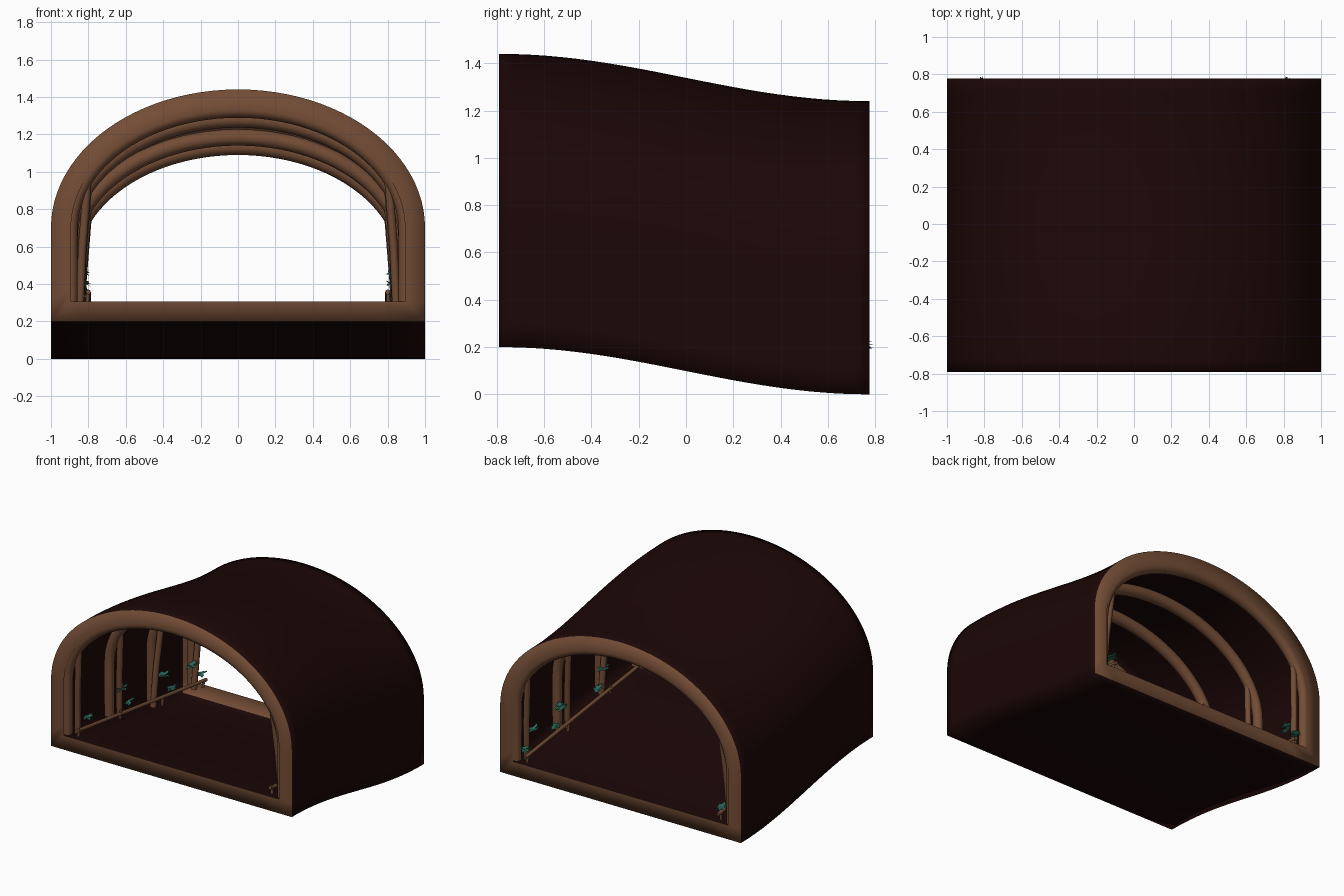
import bpy, bmesh, math, random
from mathutils import Vector, Matrix

random.seed(4)
cube = bpy.data.objects.get("Cube")
if cube:
    bpy.data.objects.remove(cube)

FRONT, BACK = -0.79, 0.777   # ends of the tunnel
LENGTH = BACK - FRONT
RIM = 0.107                  # width of the wooden rims
SPRING = 0.5                 # height where the vault starts
RIBS = [-0.745, -0.25, 0.25, 0.735]


def material(name, color):
    m = bpy.data.materials.new(name)
    m.use_nodes = True
    m.diffuse_color = (*color, 1)
    bsdf = m.node_tree.nodes["Principled BSDF"]
    bsdf.inputs["Base Color"].default_value = (*color, 1)
    bsdf.inputs["Roughness"].default_value = 0.8
    return m


DARK = material("dark_bark", (0.0115, 0.002, 0.002))
WOOD = material("brown_wood", (0.17, 0.073, 0.036))
LEAF = material("teal_leaf", (0.022, 0.145, 0.105))


def drop(y):
    """Height of the tunnel's underside along its length."""
    return 0.1 * (1 + math.cos(math.pi * (y - FRONT) / LENGTH))


def section(inset):
    """Closed cross-section: flat floor, straight walls, elliptical vault."""
    w, low, rise = 1 - inset, inset, 0.74 - inset
    pts = [(-w + 2 * w * i / 10, low) for i in range(10)]
    pts += [(w, low + (SPRING - low) * i / 5) for i in range(5)]
    for i in range(49):
        a = math.pi * i / 48
        pts.append((w * math.cos(a), SPRING + rise * math.sin(a)))
    pts += [(-w, SPRING + (low - SPRING) * i / 5) for i in range(1, 5)]
    return pts


def finish(name, bm, mats, smooth=True):
    for f in bm.faces:
        f.smooth = smooth
    me = bpy.data.meshes.new(name)
    bm.to_mesh(me)
    bm.free()
    for m in mats:
        me.materials.append(m)
    ob = bpy.data.objects.new(name, me)
    bpy.context.collection.objects.link(ob)


def pipe(name, points, radius, scale=lambda t: 1):
    """Round wooden rod; scale gives its thickness along t from 0 to 1."""
    cu = bpy.data.curves.new(name, "CURVE")
    cu.dimensions = "3D"
    cu.bevel_depth = radius
    cu.bevel_resolution = 3
    cu.use_fill_caps = True
    sp = cu.splines.new("POLY")
    sp.points.add(len(points) - 1)
    for i, co in enumerate(points):
        sp.points[i].co = (*co, 1)
        sp.points[i].radius = scale(i / (len(points) - 1))
    sp.use_smooth = True
    cu.materials.append(WOOD)
    bpy.context.collection.objects.link(bpy.data.objects.new(name, cu))


def tuft(bm, centre, size):
    """A rosette of broad folded leaves, stretched along the wall."""
    squash = Matrix.Diagonal((0.5, 1, 1))
    for k in range(14):
        turn = squash @ Matrix.Rotation(k * math.tau / 14 + random.uniform(-0.2, 0.2), 3, "Z")
        lift = random.uniform(-0.3, 0.4)
        shape = [(0, 0, 0), (0.5, 0.4, lift * 0.4), (1, 0, lift), (0.5, -0.4, lift * 0.4 + 0.1)]
        v = [bm.verts.new(Vector(centre) + turn @ (Vector(p) * size)) for p in shape]
        bm.faces.new((v[0], v[1], v[2]))
        bm.faces.new((v[0], v[2], v[3]))


# Thin tunnel shell with a flat wooden rim turned inward at each end
outer, inner = section(0), section(RIM)
layout = [(inner, FRONT)]
layout += [(outer, FRONT + LENGTH * i / 24) for i in range(25)]
layout += [(inner, BACK)]
bm = bmesh.new()
rows = [[bm.verts.new((x, y, z + drop(y))) for x, z in prof] for prof, y in layout]
for a, b in zip(rows, rows[1:]):
    at_end = abs(a[0].co.y - b[0].co.y) < 1e-4
    for i in range(len(a)):
        j = (i + 1) % len(a)
        face = bm.faces.new((a[i], a[j], b[j], b[i]))
        face.material_index = int(at_end)
bmesh.ops.recalc_face_normals(bm, faces=bm.faces)
finish("tunnel_shell", bm, (DARK, WOOD))

# Arched ribs, thicker toward the crown
for k, y in enumerate(RIBS):
    arch = [(1 - RIM, RIM)]
    for i in range(49):
        a = math.pi * i / 48
        arch.append(((1 - RIM) * math.cos(a), SPRING + (0.74 - RIM) * math.sin(a)))
    arch.append((RIM - 1, RIM))
    pipe(f"rib_{k + 1}", [(x, y, z + drop(y)) for x, z in arch], 0.044,
         lambda t: 0.8 + 0.2 * math.sin(math.pi * t))

# Leaning branches, low rail with short posts, and foliage on each side
for label, s in (("left", 1), ("right", -1)):
    ends = [(s * 0.8, y, RIM + 0.05 + drop(y)) for y in (-0.765, 0.765)]
    pipe(f"{label}_rail", ends, 0.013)
    bm = bmesh.new()
    for k, y in enumerate(RIBS):
        base = drop(y) + RIM
        inward = -0.05 if y > 0 else 0.05
        pipe(f"{label}_branch_{k + 1}",
             [(s * 0.845, y + inward, base), (s * 0.832, y + inward * 0.6, base + 0.3),
              (s * 0.8, y, base + 0.7)], 0.022)
        pipe(f"{label}_rail_post_{k + 1}",
             [(s * 0.805, y, base), (s * 0.8, y, base + 0.06)], 0.01)
        # High tuft on the branch, low tuft beside the rail
        if k > 0:
            tuft(bm, (s * 0.825, min(y + 0.05, 0.63), base + 0.2), 0.065)
        low_y = min(y + 0.13, 0.735)
        tuft(bm, (s * 0.815, low_y, drop(low_y) + RIM + 0.1), 0.055)
    finish(f"{label}_leaves", bm, (LEAF,), smooth=False)
